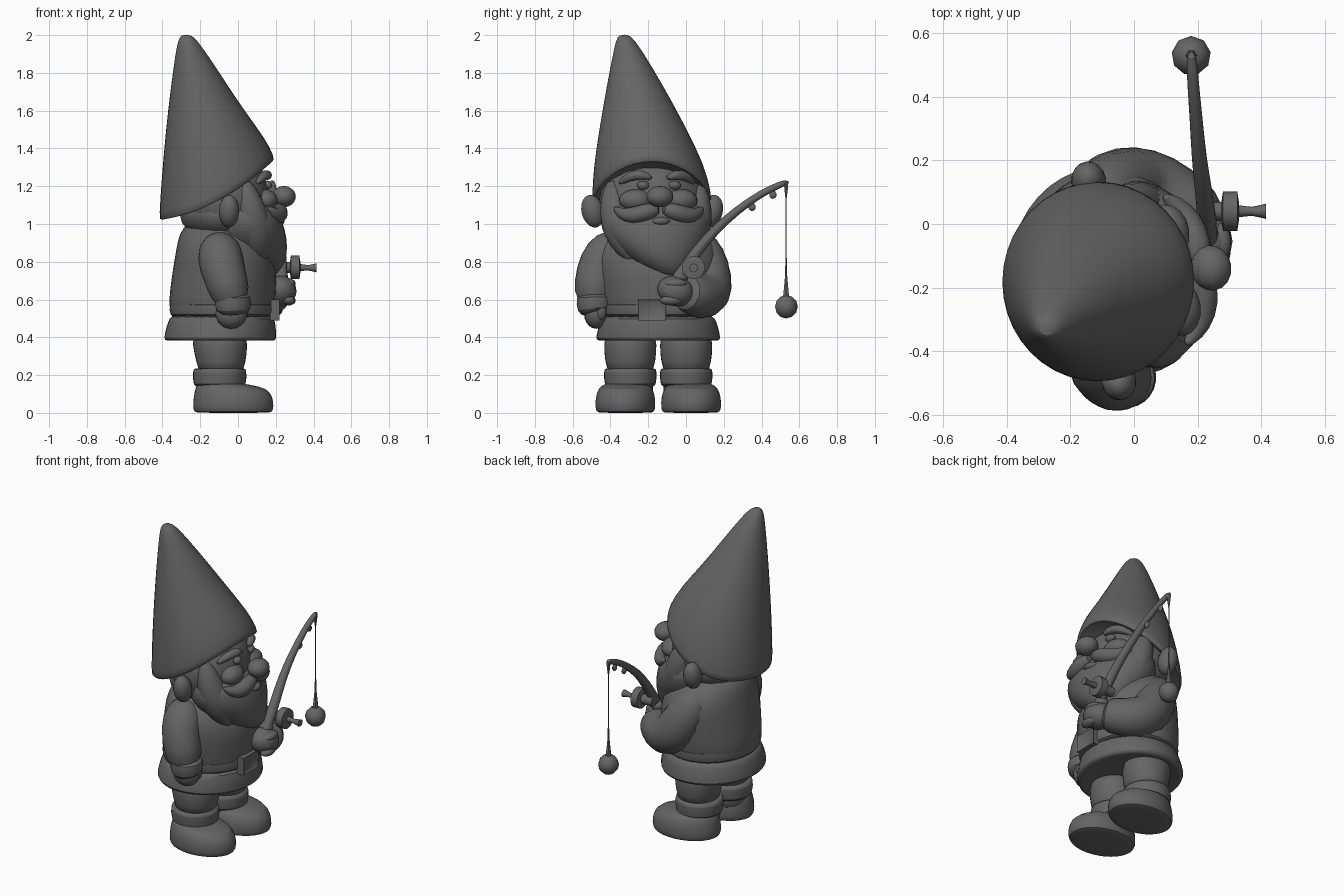
import bpy
import bmesh
from math import cos, sin, pi
from mathutils import Vector, Matrix

default_cube = bpy.data.objects.get("Cube")
if default_cube:
    bpy.data.objects.remove(default_cube, do_unlink=True)

# Single stone colour
STONE_COLOUR = (.13, .13, .13, 1)
stone = bpy.data.materials.new("dark grey stone")
stone.use_nodes = True
stone.diffuse_color = STONE_COLOUR
stone.node_tree.nodes["Principled BSDF"].inputs["Base Color"].default_value = STONE_COLOUR

# Frame of the head, which is turned a little towards its left
HEAD_FRAME = (Matrix.Translation((-.1, -.18, 0)) @ Matrix.Rotation(.15, 4, 'Z'))
BODY_MIDDLE = -.147


def finish(name, bm, smooth_levels=0):
    """Turn a bmesh into a smooth-shaded object in the stone colour."""
    bmesh.ops.recalc_face_normals(bm, faces=bm.faces[:])
    mesh = bpy.data.meshes.new(name)
    bm.to_mesh(mesh)
    bm.free()
    mesh.materials.append(stone)
    part = bpy.data.objects.new(name, mesh)
    bpy.context.collection.objects.link(part)
    if smooth_levels:
        modifier = part.modifiers.new("rounding", 'SUBSURF')
        modifier.levels = modifier.render_levels = smooth_levels
    bpy.ops.object.select_all(action='DESELECT')
    part.select_set(True)
    bpy.context.view_layer.objects.active = part
    bpy.ops.object.shade_smooth_by_angle(angle=pi / 4)
    return part


def skin_rings(name, rings, smooth_levels=0, frame=Matrix()):
    """Bridge equal rings of points into a closed skin."""
    bm = bmesh.new()
    loops = [[bm.verts.new(frame @ point) for point in ring] for ring in rings]
    count = len(loops[0])
    for lower, upper in zip(loops, loops[1:]):
        for i in range(count):
            j = (i + 1) % count
            bm.faces.new((lower[i], lower[j], upper[j], upper[i]))
    bm.faces.new(loops[0])
    bm.faces.new(loops[-1])
    return finish(name, bm, smooth_levels)


def loft(name, sections, sides=16, smooth_levels=1, frame=Matrix(), sag=0):
    """Sections are (height, centre x, centre y, radius x, radius y, tilt).
    Sag lowers the sides of tilted sections."""
    rings = []
    for z, x, y, rx, ry, tilt in sections:
        ring = []
        for i in range(sides):
            a = 2 * pi * i / sides
            drop = tilt * (cos(a) - sag * sin(a) ** 2)
            ring.append(Vector((x + rx * cos(a), y + ry * sin(a), z + drop)))
        rings.append(ring)
    return skin_rings(name, rings, smooth_levels, frame)


def tube(name, path, sides=10, smooth_levels=1, frame=Matrix()):
    """Path points are (x, y, z, radius)."""
    centres = [Vector(p[:3]) for p in path]
    rings = []
    for k, point in enumerate(path):
        tangent = centres[min(k + 1, len(path) - 1)] - centres[max(k - 1, 0)]
        turn = tangent.to_track_quat('Z', 'Y')
        rings.append([centres[k] + turn @ Vector((point[3] * cos(2 * pi * i / sides),
                                                  point[3] * sin(2 * pi * i / sides), 0))
                      for i in range(sides)])
    return skin_rings(name, rings, smooth_levels, frame)


def blob(name, centre, radii, tip=0, frame=Matrix(), segments=16):
    """Ellipsoid, tipped about the x axis."""
    bm = bmesh.new()
    bmesh.ops.create_uvsphere(bm, u_segments=segments, v_segments=segments * 2 // 3, radius=1)
    bm.transform(frame @ Matrix.Translation(centre) @ Matrix.Rotation(tip, 4, 'X')
                 @ Matrix.Diagonal((*radii, 1)))
    return finish(name, bm)


# Boots, cuffs and legs
for side, label in ((-1, "right"), (1, "left")):
    middle = BODY_MIDDLE + side * .148
    foot = Matrix.Translation((-.025, middle + side * .026, 0)) @ Matrix.Rotation(side * .06, 4, 'Z')
    loft(label + "_boot", [(0, 0, 0, .19, .135, 0), (.004, 0, 0, .212, .156, 0),
                           (.03, 0, 0, .22, .164, 0), (.085, 0, 0, .215, .162, 0),
                           (.135, -.01, 0, .195, .145, -.005), (.157, -.04, 0, .14, .11, -.01),
                           (.16, -.05, 0, .08, .07, 0)], frame=foot)
    loft(label + "_boot_ankle", [(.05, -.1, middle, .125, .125, 0), (.16, -.1, middle, .125, .125, 0),
                                 (.2, -.1, middle, .12, .12, 0)])
    loft(label + "_boot_cuff", [(.135, -.097, middle, .11, .11, 0), (.138, -.097, middle, .146, .143, 0),
                                (.23, -.097, middle, .146, .143, 0), (.236, -.097, middle, .135, .135, 0),
                                (.237, -.097, middle, .09, .09, 0)])
    loft(label + "_leg", [(.2, -.09, middle, .12, .122, 0), (.27, -.09, middle, .132, .135, 0),
                          (.36, -.095, middle, .152, .146, 0), (.45, -.1, middle, .14, .13, 0)])

# Coat with sloping shoulders and a flared skirt
loft("coat", [(.44, -.085, BODY_MIDDLE, .25, .28, 0), (.53, -.085, BODY_MIDDLE, .282, .3, 0),
              (.6, -.085, BODY_MIDDLE, .288, .315, 0), (.7, -.075, BODY_MIDDLE, .285, .325, 0),
              (.8, -.07, BODY_MIDDLE, .275, .335, 0), (.88, -.085, BODY_MIDDLE, .245, .325, 0),
              (.95, -.1, BODY_MIDDLE, .215, .265, 0), (1.02, -.1, BODY_MIDDLE, .17, .2, 0)])
loft("coat_skirt", [(.4, -.09, BODY_MIDDLE, .2, .22, 0), (.377, -.095, BODY_MIDDLE, .29, .32, 0),
                    (.39, -.095, BODY_MIDDLE, .304, .338, 0), (.45, -.09, BODY_MIDDLE, .295, .323, 0),
                    (.505, -.085, BODY_MIDDLE, .282, .305, 0), (.52, -.085, BODY_MIDDLE, .26, .28, 0)], 20)
loft("belt", [(.505, -.083, BODY_MIDDLE, .25, .28, 0), (.507, -.083, BODY_MIDDLE, .282, .304, 0),
              (.585, -.083, BODY_MIDDLE, .288, .316, 0), (.587, -.083, BODY_MIDDLE, .25, .28, 0)], 20)

# Belt buckle with a raised frame
bm = bmesh.new()
bmesh.ops.create_cube(bm, size=1)
bm.transform(Matrix.Translation((.195, -.18, .545)) @ Matrix.Diagonal((.05, .15, .11, 1)))
front = max(bm.faces, key=lambda f: f.calc_center_median().x)
bmesh.ops.inset_individual(bm, faces=[front], thickness=.025, depth=-.012)
finish("belt_buckle", bm)

# Right arm, hanging at the side with the elbow out
tube("right_sleeve", [(-.1, -.34, .92, .06), (-.1, -.39, .88, .12), (-.09, -.455, .79, .13),
                      (-.055, -.485, .68, .122), (-.03, -.487, .59, .106), (-.03, -.484, .57, .06)], 12)
tube("right_cuff", [(-.028, -.485, .63, .07), (-.028, -.485, .625, .107),
                    (-.025, -.482, .535, .1), (-.025, -.48, .53, .07)], 12)
blob("right_hand", (-.035, -.475, .525), (.084, .065, .08))
blob("right_thumb", (.025, -.45, .54), (.03, .03, .05))

# Left arm, bent across the belly to hold the rod
tube("left_sleeve", [(-.13, .03, .93, .06), (-.12, .07, .88, .12), (-.07, .11, .77, .135),
                     (-.005, .115, .65, .142), (.08, .1, .61, .13), (.17, .045, .62, .112),
                     (.215, 0, .635, .1), (.22, -.005, .637, .05)], 12)
blob("left_hand", (.225, -.055, .645), (.085, .098, .08), -.3)
for i in range(3):
    blob("left_finger_%d" % (i + 1), (.27, -.08 + i * .012, .595 + i * .045), (.035, .06, .026))
blob("left_thumb", (.22, -.03, .72), (.045, .04, .04))

# Head, hair and ears
blob("head", (.025, 0, 1.13), (.245, .285, .25), frame=HEAD_FRAME)
blob("hair", (.01, 0, 1.05), (.22, .27, .14), frame=HEAD_FRAME)
for side, label in ((-1, "right"), (1, "left")):
    blob(label + "_ear", (.005, side * .318, 1.068), (.055, .06, .088), -side * .25, HEAD_FRAME)
    blob(label + "_cheek", (.225, side * .12, 1.125), (.07, .09, .06), frame=HEAD_FRAME)
    blob(label + "_eye", (.245, side * .085, 1.205), (.025, .033, .024), frame=HEAD_FRAME)
    tube(label + "_eyebrow", [(.255, side * .035, 1.24, .012), (.25, side * .09, 1.265, .03),
                              (.215, side * .155, 1.255, .03), (.165, side * .205, 1.21, .012)],
         8, frame=HEAD_FRAME)
    tube(label + "_moustache", [(.31, side * .005, 1.085, .032), (.315, side * .07, 1.065, .05),
                                (.295, side * .15, 1.04, .05), (.26, side * .21, 1.055, .032),
                                (.23, side * .24, 1.09, .008)], frame=HEAD_FRAME)
    tube(label + "_sideburn", [(.1, side * .225, 1.24, .03), (.12, side * .228, 1.14, .075),
                               (.15, side * .215, 1.02, .1), (.18, side * .175, .92, .095),
                               (.2, side * .125, .83, .06), (.21, side * .1, .79, .02)],
         frame=HEAD_FRAME)
blob("nose", (.345, -.01, 1.145), (.064, .072, .056), frame=HEAD_FRAME)
blob("lower_lip", (.32, 0, 1.015), (.03, .05, .022), frame=HEAD_FRAME)

# Beard, tapering to a swept point
loft("beard", [(1.13, .12, 0, .15, .25, 0), (1.06, .13, 0, .19, .305, 0),
               (.97, .14, 0, .215, .305, 0), (.88, .165, .01, .205, .245, 0),
               (.8, .19, .03, .175, .17, 0), (.74, .21, .065, .12, .105, 0),
               (.7, .22, .085, .05, .045, 0)], frame=HEAD_FRAME)

# Tall pointed hat leaning back, its brim raised at the front and sagging at the sides
loft("hat", [(1.2, -.11, -.18, .26, .27, .14), (1.168, -.112, -.18, .306, .318, .16),
             (1.2, -.112, -.18, .31, .322, .16), (1.34, -.132, -.195, .278, .3, .12),
             (1.55, -.178, -.233, .208, .225, .06), (1.75, -.22, -.272, .138, .148, .03),
             (1.9, -.252, -.303, .082, .085, .01), (1.975, -.268, -.322, .05, .05, 0),
             (2.003, -.275, -.328, .024, .024, 0)], 20, sag=.38)

# Fishing rod with line guides
ROD_PATH = [(.235, -.09, .65, .034), (.23, .01, .79, .034), (.22, .1, .91, .03), (.205, .2, 1.015, .026),
            (.195, .34, 1.125, .022), (.185, .45, 1.19, .02), (.18, .55, 1.228, .018)]
tube("fishing_rod", ROD_PATH, 8)
for i, k in enumerate((4, 5)):
    x, y, z, radius = ROD_PATH[k]
    blob("line_guide_%d" % (i + 1), (x, y + .01, z - .035), (.012, .02, .022), segments=8)

# Reel with a flared crank knob
tube("reel", [(.2, .04, .77, .03), (.275, .04, .77, .03), (.28, .04, .77, .062),
              (.325, .04, .77, .062), (.33, .04, .77, .03)], 12, 0)
tube("reel_handle", [(.32, .04, .77, .02), (.37, .04, .768, .014), (.4, .04, .768, .02),
                     (.415, .04, .768, .024)], 8, 0)

# Fishing line and hanging float
tube("fishing_line", [(.18, .53, 1.22, .014), (.18, .53, 1.18, .01), (.18, .53, 1.13, .003),
                      (.18, .53, .85, .003), (.18, .53, .72, .007), (.18, .53, .6, .02)], 6, 0)
blob("float", (.18, .53, .562), (.062, .062, .062), segments=9)
